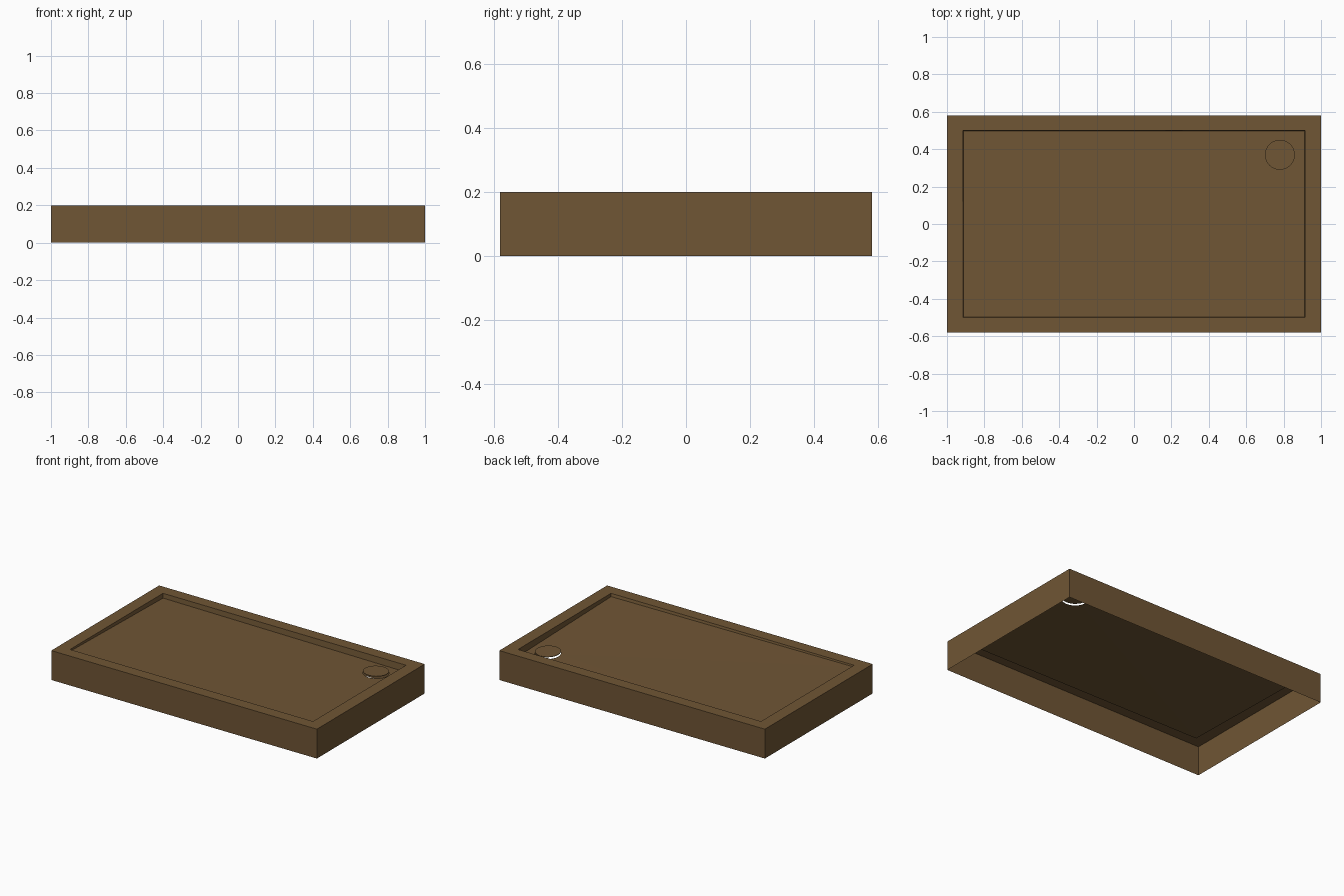
import bpy, bmesh, math

cube = bpy.data.objects.get("Cube")
if cube:
    bpy.data.objects.remove(cube, do_unlink=True)

HALF_X, HALF_Y, TOP = 1.0, 0.58, 0.2
IN_X, IN_Y, TAPER = 0.915, 0.5, 0.004
DRAIN_X, DRAIN_Y, DRAIN_R = 0.78, 0.37, 0.08
SIGNS = [(-1, -1), (1, -1), (1, 1), (-1, 1)]

brown = bpy.data.materials.new("warm_brown")
brown.use_nodes = True
colour = (0.16, 0.092, 0.035, 1)
brown.diffuse_color = colour
brown.node_tree.nodes["Principled BSDF"].inputs["Base Color"].default_value = colour


def finish(name, bm):
    mesh = bpy.data.meshes.new(name)
    bm.to_mesh(mesh)
    bm.free()
    mesh.materials.append(brown)
    obj = bpy.data.objects.new(name, mesh)
    bpy.context.collection.objects.link(obj)
    return obj


def floor_z(x, y):
    """Height of the basin floor, which falls towards the drain corner."""
    u, v = (x / IN_X + 1) / 2, (y / IN_Y + 1) / 2
    return TOP - (0.01 + 0.01 * u + 0.02 * v + 0.005 * u * v)


def rectangle(bm, hx, hy, height):
    return [bm.verts.new((sx * hx, sy * hy, height(sx * hx, sy * hy)))
            for sx, sy in SIGNS]


def band(bm, lower, upper):
    for i in range(len(lower)):
        j = (i + 1) % len(lower)
        bm.faces.new((lower[i], lower[j], upper[j], upper[i]))


def ring(bm, radius, height):
    turn = [math.tau * i / 32 for i in range(32)]
    spots = [(DRAIN_X + radius * math.cos(a), DRAIN_Y + radius * math.sin(a)) for a in turn]
    return [bm.verts.new((x, y, height(x, y))) for x, y in spots]


# Tray shell: open underneath, with outer walls, flat rim and shallow basin walls
bm = bmesh.new()
base = rectangle(bm, HALF_X, HALF_Y, lambda x, y: 0)
outer = rectangle(bm, HALF_X, HALF_Y, lambda x, y: TOP)
inner = rectangle(bm, IN_X, IN_Y, lambda x, y: TOP)
edge = rectangle(bm, IN_X - TAPER, IN_Y - TAPER, floor_z)
for lower, upper in ((base, outer), (outer, inner), (inner, edge)):
    band(bm, lower, upper)

# Basin floor with the round drain hole
hole = ring(bm, DRAIN_R, floor_z)
boundary = []
for loop in (edge, hole):
    for i, v in enumerate(loop):
        w = loop[(i + 1) % len(loop)]
        boundary.append(bm.edges.get((v, w)) or bm.edges.new((v, w)))
bmesh.ops.triangle_fill(bm, edges=boundary, use_beauty=True, normal=(0, 0, 1))
bmesh.ops.recalc_face_normals(bm, faces=bm.faces)
finish("shower_tray", bm)

# Thin drain cover held just above the hole
bm = bmesh.new()
cap = bm.faces.new(ring(bm, DRAIN_R, lambda x, y: floor_z(x, y) + 0.012))
solid = bmesh.ops.extrude_face_region(bm, geom=[cap])
lifted = [g for g in solid["geom"] if isinstance(g, bmesh.types.BMVert)]
bmesh.ops.translate(bm, verts=lifted, vec=(0, 0, 0.003))
bmesh.ops.recalc_face_normals(bm, faces=bm.faces)
finish("drain_cover", bm)
